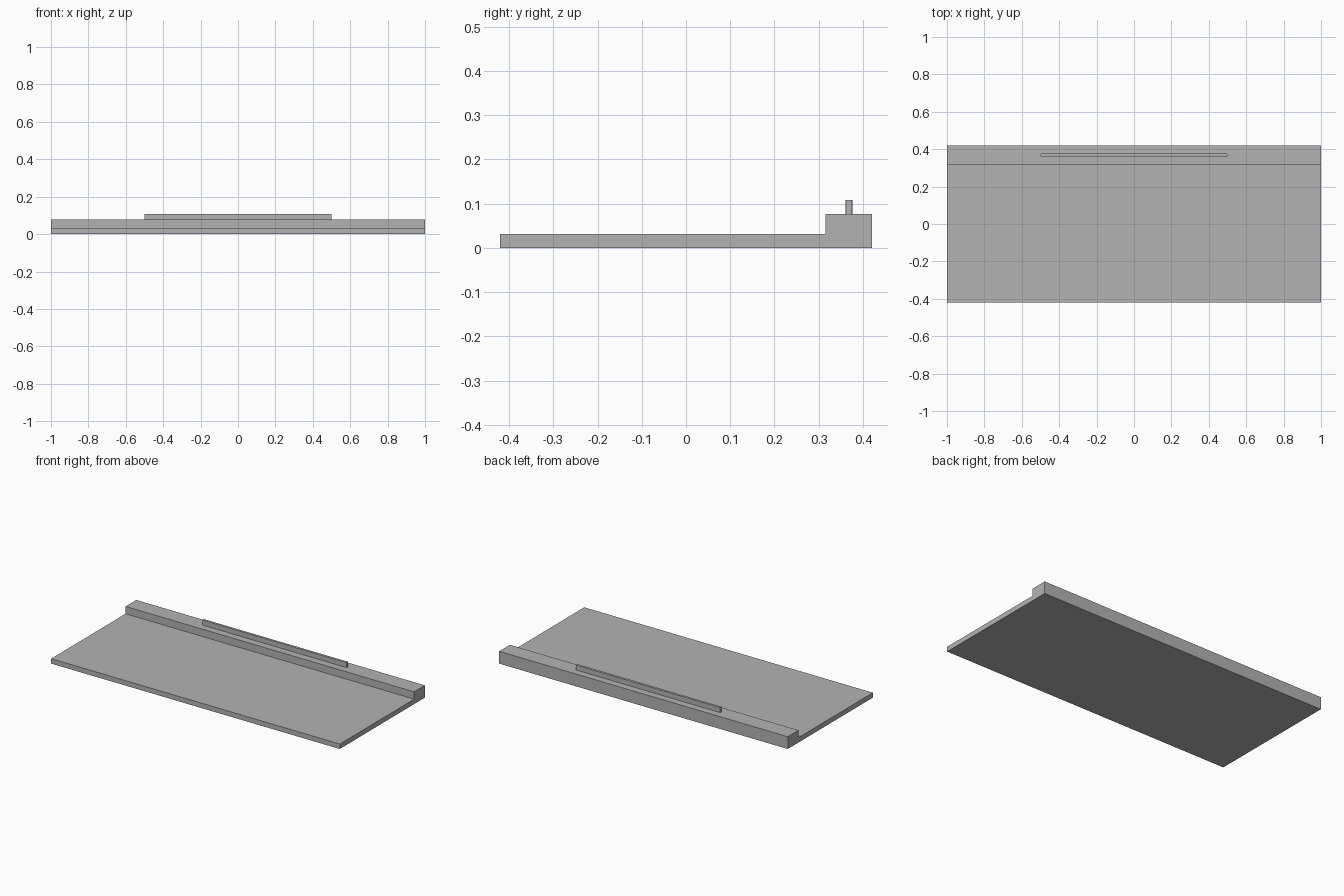
import bpy
import bmesh

cube = bpy.data.objects.get("Cube")
if cube:
    bpy.data.objects.remove(cube, do_unlink=True)

# Single grey material
GREY = (0.45, 0.45, 0.45, 1)
grey = bpy.data.materials.new("plain grey")
grey.use_nodes = True
grey.diffuse_color = GREY
grey.node_tree.nodes["Principled BSDF"].inputs["Base Color"].default_value = GREY


def add_object(name, bm):
    bmesh.ops.recalc_face_normals(bm, faces=bm.faces)
    mesh = bpy.data.meshes.new(name)
    bm.to_mesh(mesh)
    bm.free()
    mesh.materials.append(grey)
    obj = bpy.data.objects.new(name, mesh)
    bpy.context.collection.objects.link(obj)
    return obj


def extrude_profile(name, profile, half_width):
    """Extrude a (y, z) outline symmetrically along x."""
    bm = bmesh.new()
    face = bm.faces.new([bm.verts.new((-half_width, y, z)) for y, z in profile])
    result = bmesh.ops.extrude_face_region(bm, geom=[face])
    moved = [v for v in result["geom"] if isinstance(v, bmesh.types.BMVert)]
    bmesh.ops.translate(bm, verts=moved, vec=(2 * half_width, 0, 0))
    return add_object(name, bm)


# Flat base with a raised step along the back edge
BACK, STEP, SLAB_TOP, STEP_TOP = 0.421, 0.315, 0.031, 0.077
extrude_profile("stepped_base", [
    (-BACK, 0), (BACK, 0), (BACK, STEP_TOP),
    (STEP, STEP_TOP), (STEP, SLAB_TOP), (-BACK, SLAB_TOP),
], 1.0)

# Thin upright rail on the step, with slightly eased vertical corners
rail = extrude_profile("rail", [
    (0.361, STEP_TOP), (0.376, STEP_TOP), (0.376, 0.108), (0.361, 0.108),
], 0.5)
bm = bmesh.new()
bm.from_mesh(rail.data)
upright = [e for e in bm.edges if abs(e.verts[0].co.z - e.verts[1].co.z) > 0.01]
bmesh.ops.bevel(bm, geom=upright, offset=0.003, segments=2, profile=0.5, affect='EDGES')
bm.to_mesh(rail.data)
bm.free()
